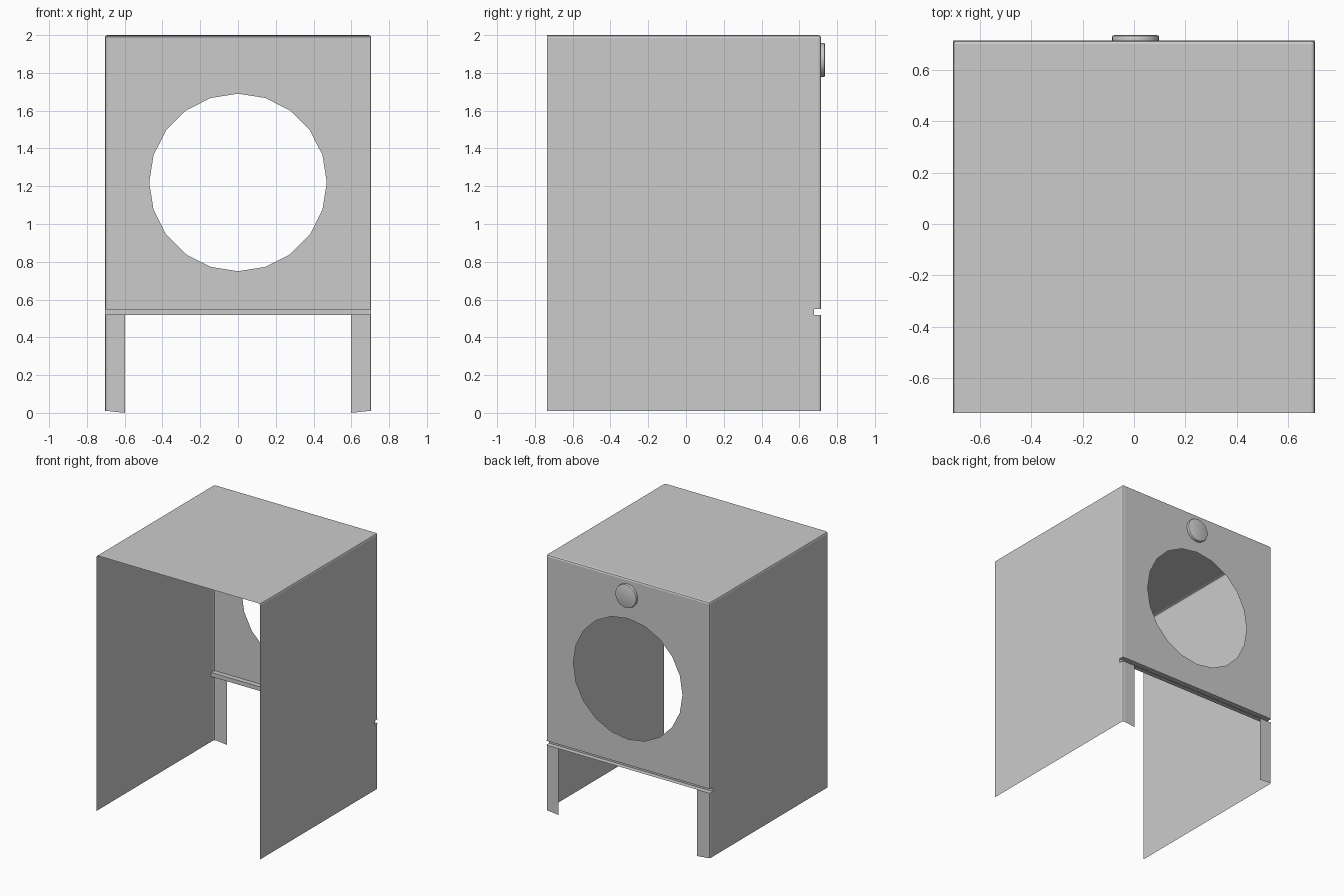
import bpy, bmesh
from math import cos, sin, pi
from mathutils import Vector

if "Cube" in bpy.data.objects:
    bpy.data.objects.remove(bpy.data.objects["Cube"])

W, Y0, Y1, Z0, Z1 = 0.705, -0.735, 0.715, 0.01, 2.0
SLOT_LO, SLOT_HI, SLOT_Y = 0.517, 0.55, 0.677
LEG_X = 0.597


def finish(bm, name):
    mesh = bpy.data.meshes.new(name)
    bm.normal_update()
    bm.to_mesh(mesh)
    bm.free()
    ob = bpy.data.objects.new(name, mesh)
    bpy.context.collection.objects.link(ob)
    return ob


def cut(bm, co, no, test=lambda c: True):
    faces = [f for f in bm.faces if test(f.calc_center_median())]
    edges = {e for f in faces for e in f.edges}
    verts = {v for f in faces for v in f.verts}
    bmesh.ops.bisect_plane(bm, geom=faces + list(edges) + list(verts),
                           plane_co=co, plane_no=no)


def remove(bm, test):
    faces = [f for f in bm.faces if test(f.calc_center_median())]
    bmesh.ops.delete(bm, geom=faces, context='FACES')


# Casing: thin box, open at the front and underneath, with rounded edges
bm = bmesh.new()
bmesh.ops.create_cube(bm, size=1)
for v in bm.verts:
    v.co = (W if v.co.x > 0 else -W, Y1 if v.co.y > 0 else Y0, Z1 if v.co.z > 0 else Z0)
remove(bm, lambda c: c.y < Y0 + 0.01 or c.z < Z0 + 0.01)
bmesh.ops.bevel(bm, geom=[e for e in bm.edges if len(e.link_faces) == 2],
                offset=0.014, segments=2, profile=0.5, affect='EDGES')

# Slot across the panel and its corners, and the opening between the legs
for z in (SLOT_LO, SLOT_HI):
    cut(bm, (0, 0, z), (0, 0, 1))
in_slot = lambda c: SLOT_LO < c.z < SLOT_HI
cut(bm, (0, SLOT_Y, 0), (0, 1, 0), in_slot)
remove(bm, lambda c: in_slot(c) and c.y > SLOT_Y)
for x in (-LEG_X, LEG_X):
    cut(bm, (x, 0, 0), (1, 0, 0), lambda c: c.z < SLOT_LO and c.y > Y1 - 0.002)
remove(bm, lambda c: c.z < SLOT_LO and c.y > Y1 - 0.002 and abs(c.x) < LEG_X - 0.01)
for v in bm.verts:
    if v.co.z < Z0 + 0.001 and abs(abs(v.co.x) - LEG_X) < 0.001:
        v.co.z = 0

# Round door opening, twenty sides
panel = max((f for f in bm.faces if f.calc_center_median().y > Y1 - 0.002),
            key=lambda f: f.calc_area())
rim = list(panel.edges)
bmesh.ops.delete(bm, geom=[panel], context='FACES_ONLY')
ring = [bm.verts.new((0.47 * cos(i * pi / 10), Y1, 1.22 + 0.47 * sin(i * pi / 10)))
        for i in range(20)]
rim += [bm.edges.new((ring[i], ring[i - 1])) for i in range(20)]
bmesh.ops.triangle_fill(bm, edges=rim, use_beauty=True, normal=Vector((0, 1, 0)))
bmesh.ops.recalc_face_normals(bm, faces=bm.faces)
finish(bm, "casing")

# Recessed channel behind the slot
bm = bmesh.new()
profile = [(Y1, SLOT_HI), (SLOT_Y, SLOT_HI), (SLOT_Y, SLOT_LO), (Y1, SLOT_LO)]
a, b = [[bm.verts.new((x, y, z)) for y, z in profile] for x in (-W, W)]
for i in range(3):
    bm.faces.new((a[i], a[i + 1], b[i + 1], b[i]))
finish(bm, "slot_channel")

# Round knob with a softened outer rim
bm = bmesh.new()
N, CX, CZ = 32, 0.006, 1.868
rings = [[bm.verts.new((CX + r * cos(2 * pi * i / N), y, CZ + r * sin(2 * pi * i / N)))
          for i in range(N)]
         for r, y in ((0.091, Y1), (0.091, 0.729), (0.089, 0.733), (0.084, 0.735))]
for lo, hi in zip(rings, rings[1:]):
    for i in range(N):
        bm.faces.new((lo[i - 1], lo[i], hi[i], hi[i - 1]))
bm.faces.new(rings[-1])
bmesh.ops.recalc_face_normals(bm, faces=bm.faces)
knob = finish(bm, "knob")
bpy.context.view_layer.objects.active = knob
knob.select_set(True)
bpy.ops.object.shade_smooth_by_angle()
